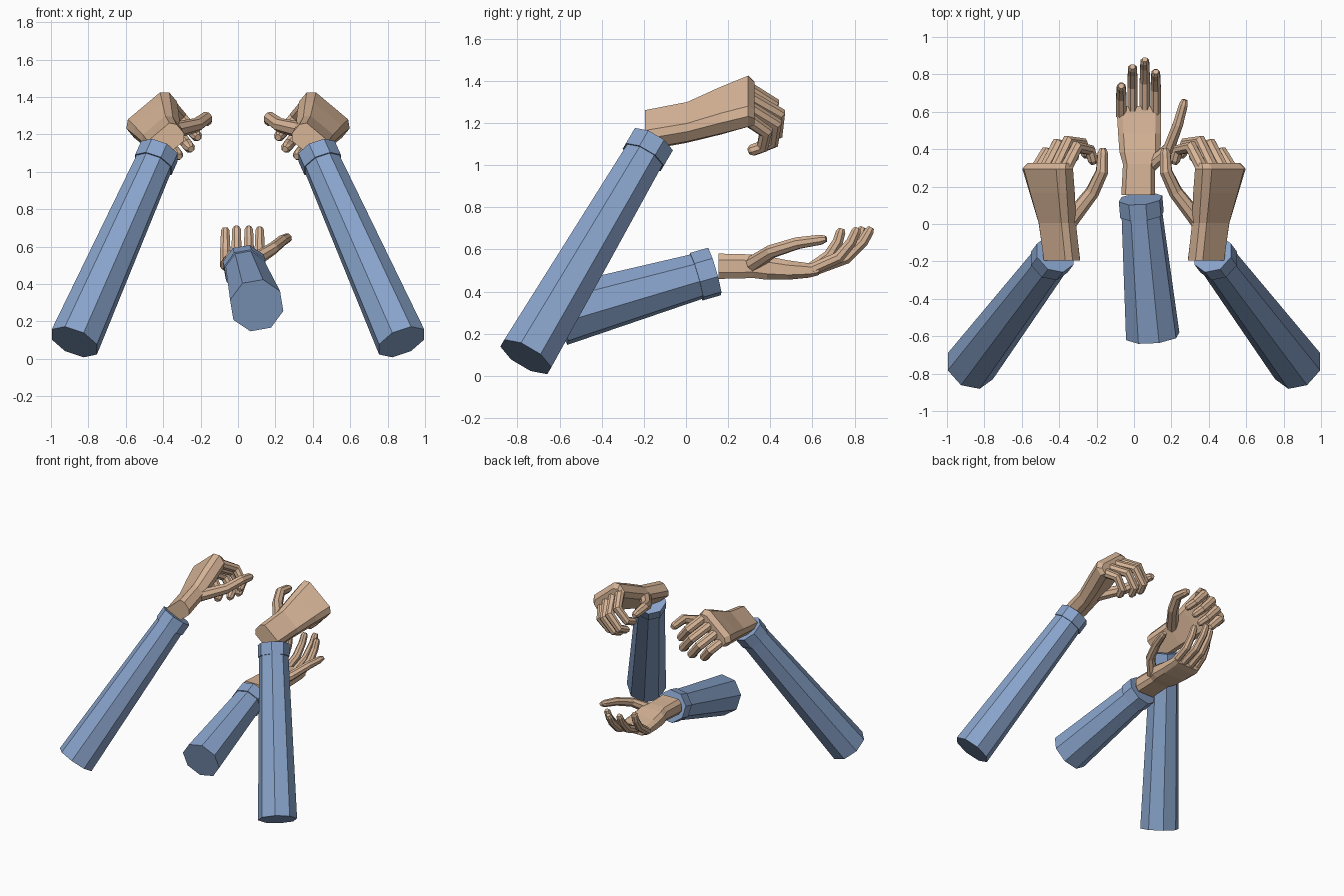
import bpy, bmesh
from math import sin, cos, radians, pi
from mathutils import Vector as V

if "Cube" in bpy.data.objects:
    bpy.data.objects.remove(bpy.data.objects["Cube"])


def material(name, col):
    m = bpy.data.materials.new(name)
    m.diffuse_color = (*col, 1)
    m.use_nodes = True
    m.node_tree.nodes["Principled BSDF"].inputs["Base Color"].default_value = m.diffuse_color
    return m


SKIN = material("skin", (0.68, 0.46, 0.31))
CLOTH = material("cloth", (0.25, 0.37, 0.60))


def loft(bm, rings):
    """Skin a list of equal-length point rings and close both ends."""
    rows = [[bm.verts.new(p) for p in r] for r in rings]
    n = len(rows[0])
    for a, b in zip(rows, rows[1:]):
        for i in range(n):
            bm.faces.new((a[i], a[(i + 1) % n], b[(i + 1) % n], b[i]))
    bm.faces.new(rows[0][::-1])
    bm.faces.new(rows[-1])


def tube(bm, path, radii, ref, turn=0.5, n=8, flat=1.0):
    """Faceted tube through the path points; ref sets the cross-section direction."""
    path = [V(p) for p in path]
    rings = []
    for i, (p, r) in enumerate(zip(path, radii)):
        tans = []
        if i > 0:
            tans.append((p - path[i - 1]).normalized())
        if i < len(path) - 1:
            tans.append((path[i + 1] - p).normalized())
        t = sum(tans, V((0, 0, 0))).normalized()
        s = (V(ref) - t * t.dot(V(ref))).normalized()
        u = t.cross(s)
        rings.append([p + r * (s * cos(2 * pi * (k + turn) / n) + flat * u * sin(2 * pi * (k + turn) / n))
                      for k in range(n)])
    loft(bm, rings)


def finish(bm, name, mat, mirror):
    if mirror:
        for v in bm.verts:
            v.co.x = -v.co.x
    bmesh.ops.recalc_face_normals(bm, faces=bm.faces)
    me = bpy.data.meshes.new(name)
    bm.to_mesh(me)
    bm.free()
    me.materials.append(mat)
    bpy.context.collection.objects.link(bpy.data.objects.new(name, me))


def sleeve(name, bottom, top, r0, r1, mirror=False, turn=0.5):
    """Tapered octagonal sleeve with a slightly wider cuff."""
    a, b = V(bottom), V(top)
    d = (b - a).normalized()
    bm = bmesh.new()
    tube(bm, [a, b - d * 0.088], [r0, r1 - 0.008], (1, 0, 0), turn)
    tube(bm, [b - d * 0.09, b], [r1, r1], (1, 0, 0), turn)
    finish(bm, name, CLOTH, mirror)


def hand(name, origin, roll, palm, fingers, thumb, r, mirror=False):
    """Local frame: x to the thumb, y to the fingers, z out of the palm."""
    bm = bmesh.new()
    # palm: chamfered sections (y, centre x, centre z, half width, half thickness)
    rings = []
    for y, cx, cz, w, t in palm:
        prof = [(1, .5), (.75, 1), (-.75, 1), (-1, .5), (-1, -.5), (-.75, -1), (.75, -1), (1, -.5)]
        rings.append([V((cx + w * a, y, cz + t * b)) for a, b in prof])
    loft(bm, rings)
    # fingers: (base, segment lengths scale, bend angles)
    for base, lens, angles in fingers:
        pts = [V(base)]
        for l, a in zip(lens, angles):
            pts.append(pts[-1] + V((0, cos(radians(a)), sin(radians(a)))) * l)
        pts.insert(-1, pts[-2].lerp(pts[-1], 0.75))
        tube(bm, pts, [r, r, r * .9, r * .82, r * .5], (1, 0, 0))
    # thumb
    pts = [V(p) for p in thumb]
    pts.insert(-1, pts[-2].lerp(pts[-1], 0.8))
    tube(bm, pts, [r * 1.3, r * 1.1, r, r * .85, r * .5], (0, 0, 1))
    # place in the world
    a = radians(roll)
    X, Z = V((cos(a), 0, sin(a))), V((-sin(a), 0, cos(a)))
    for v in bm.verts:
        c = v.co.copy()
        v.co = V(origin) + X * c.x + V((0, c.y, 0)) + Z * c.z
    finish(bm, name, SKIN, mirror)


# centre arm: open hand, palm up
sleeve("centre_sleeve", (0.1, -0.6, 0.285), (0.035, 0.135, 0.495), 0.147, 0.12, turn=0.3)
open_palm = [(0, 0, 0, .09, .06), (.165, .005, 0, .086, .056), (.23, .01, -.008, .11, .056),
             (.33, .008, -.018, .115, .046), (.43, .005, -.02, .118, .034), (.475, .01, -.016, .11, .026)]
open_fingers = [((.094, .44, -.016), (.14, .095, .075), (24, 50, 66)),
                ((.036, .455, -.016), (.16, .11, .08), (20, 44, 60)),
                ((-.03, .445, -.018), (.15, .105, .075), (23, 48, 64)),
                ((-.09, .425, -.02), (.12, .08, .065), (35, 58, 74))]
hand("centre_hand", (.022, .155, .52), 0, open_palm, open_fingers,
     [(.07, .16, .01), (.165, .25, .07), (.212, .375, .11), (.25, .51, .13)], .03)

# raised pair of arms: curled hands, mirrored left and right
fist_palm = [(0, 0, 0, .1, .062), (.2, .005, -.045, .105, .06), (.36, .02, -.105, .13, .066),
             (.49, .03, -.155, .15, .064), (.52, .03, -.14, .135, .045)]
fist_fingers = [((.142, .48, -.145), (.16, .11, .08), (38, 98, 155)),
                ((.074, .49, -.145), (.18, .12, .085), (36, 94, 152)),
                ((.0, .485, -.145), (.17, .115, .08), (38, 96, 153)),
                ((-.07, .47, -.145), (.14, .095, .07), (42, 100, 155))]
fist_thumb = [(.06, .2, -.02), (.178, .365, .04), (.242, .475, .045), (.235, .6, .06)]
for side, mirror in (("right", False), ("left", True)):
    sleeve(side + "_sleeve", (.875, -.76, .09), (.42, -.16, 1.11), .14, .113, mirror)
    hand(side + "_hand", (.385, -.195, 1.165), 140, fist_palm, fist_fingers, fist_thumb, .035, mirror)
